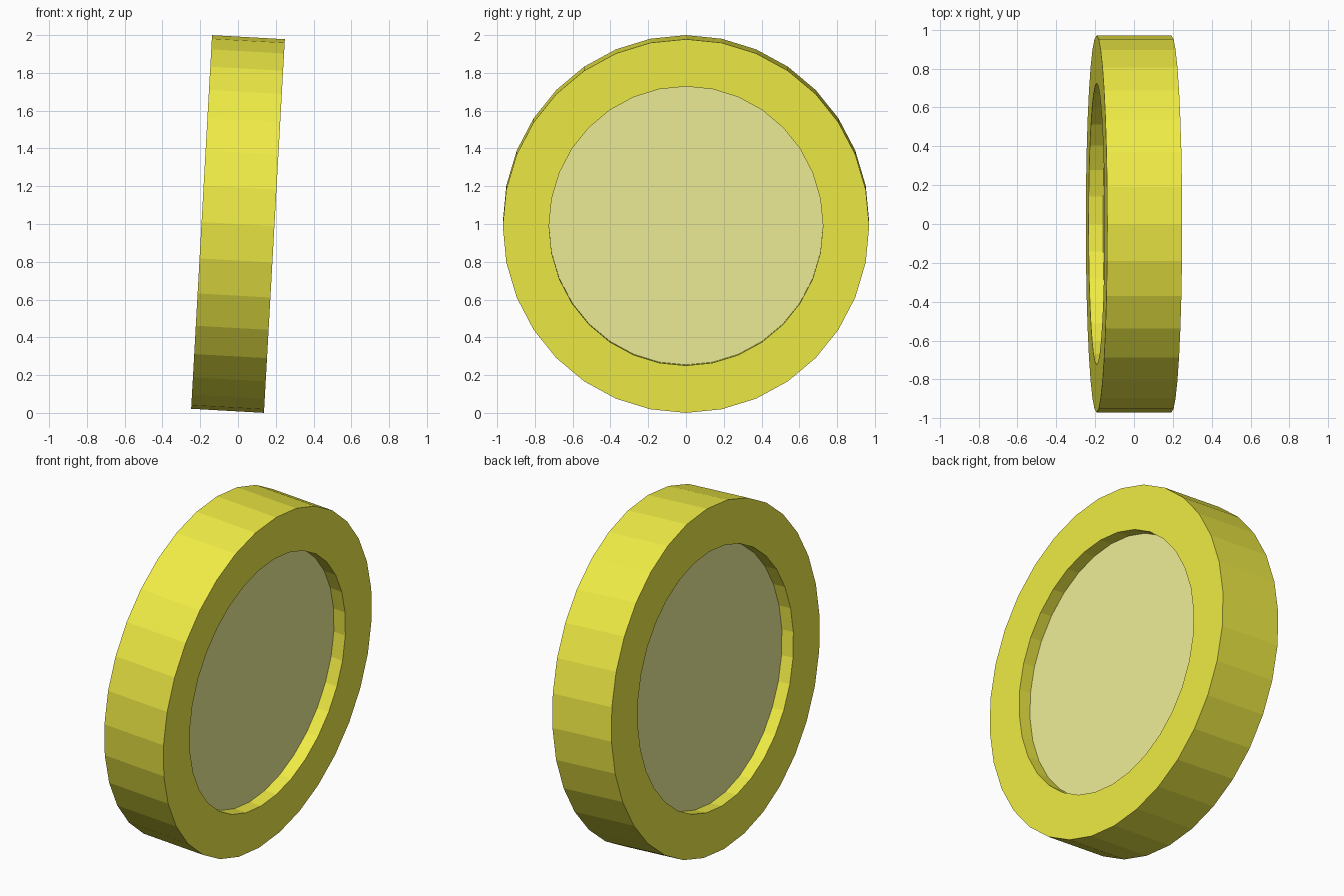
import bpy
import bmesh
import math

if "Cube" in bpy.data.objects:
    bpy.data.objects.remove(bpy.data.objects["Cube"])

SIDES = 32
TILT = math.radians(3.2)
HALF_WIDTH = 0.193
RECESS = 0.075


def material(name, color):
    mat = bpy.data.materials.new(name)
    mat.diffuse_color = color
    mat.use_nodes = True
    mat.node_tree.nodes["Principled BSDF"].inputs["Base Color"].default_value = mat.diffuse_color
    return mat


def loop(bm, x, ry, rz):
    """Slightly oval loop of vertices around the x axis."""
    return [bm.verts.new((x, ry * math.sin(a), rz * math.cos(a)))
            for a in (2 * math.pi * i / SIDES for i in range(SIDES))]


def lathe(name, profile, mat, closed):
    """Sweep (x, ry, rz) points around x; closed makes a ring, else cap the ends."""
    bm = bmesh.new()
    loops = [loop(bm, *p) for p in profile]
    pairs = list(zip(loops, loops[1:]))
    if closed:
        pairs.append((loops[-1], loops[0]))
    else:
        bm.faces.new(loops[0])
        bm.faces.new(loops[-1])
    for a, b in pairs:
        for i in range(SIDES):
            j = (i + 1) % SIDES
            bm.faces.new((a[i], a[j], b[j], b[i]))
    bmesh.ops.recalc_face_normals(bm, faces=bm.faces)
    mesh = bpy.data.meshes.new(name)
    bm.to_mesh(mesh)
    bm.free()
    mesh.materials.append(mat)
    obj = bpy.data.objects.new(name, mesh)
    obj.location.z = 1.0
    obj.rotation_euler.y = TILT
    bpy.context.collection.objects.link(obj)
    return obj


yellow = material("yellow", (0.87, 0.84, 0.06, 1))
pale = material("pale_yellow", (0.87, 0.87, 0.32, 1))

# Outer rim with a rectangular section
OUTER, INNER = (0.970, 0.9905), (0.725, 0.740)
lathe("rim", [(-HALF_WIDTH, *OUTER), (HALF_WIDTH, *OUTER),
              (HALF_WIDTH, *INNER), (-HALF_WIDTH, *INNER)], yellow, True)

# Pale centre disc recessed on both faces
d = HALF_WIDTH - RECESS
lathe("centre_disc", [(-d, *INNER), (d, *INNER)], pale, False)
